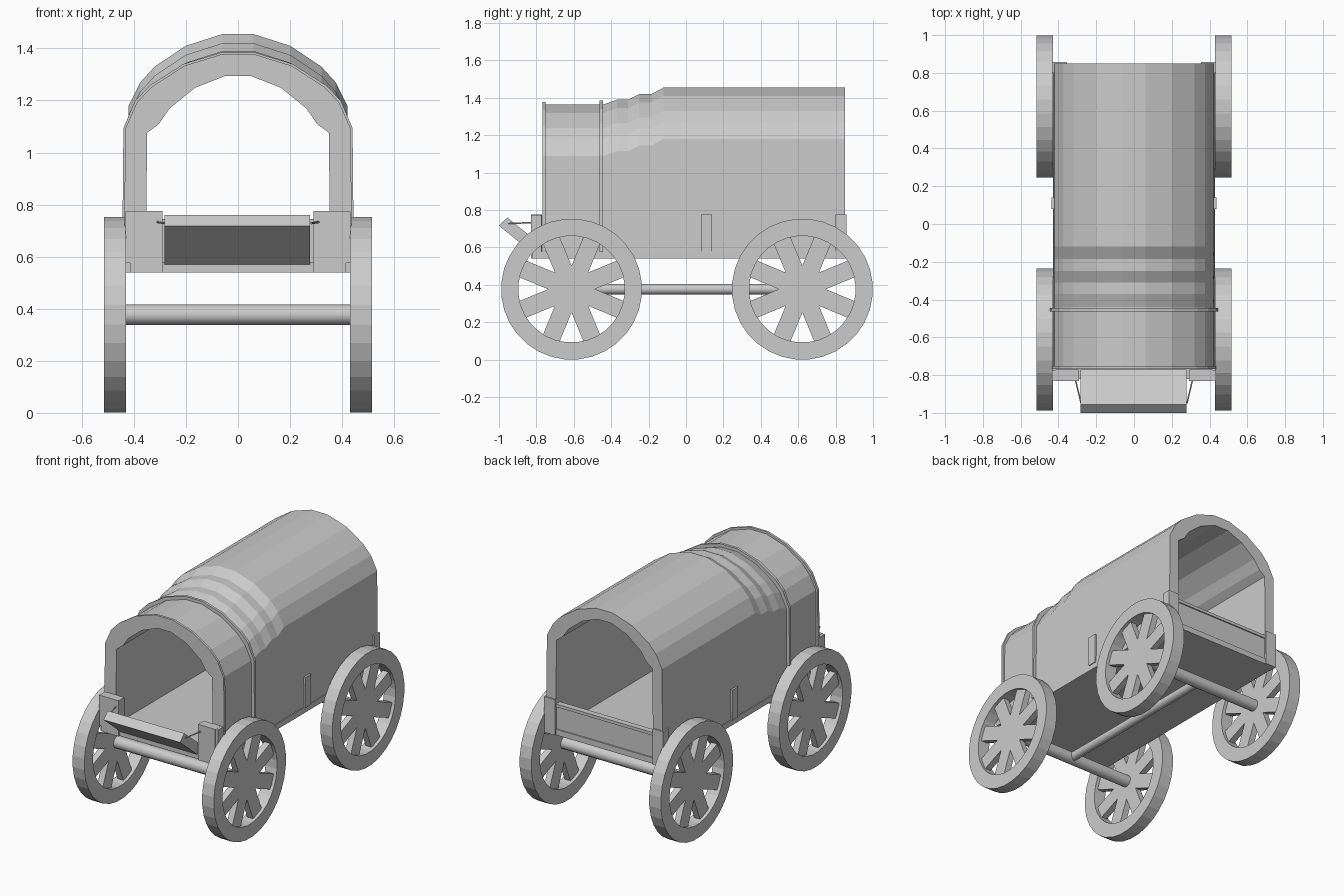
import bpy, bmesh, math
from mathutils import Vector

if "Cube" in bpy.data.objects:
    bpy.data.objects.remove(bpy.data.objects["Cube"])


def make(name, verts, faces):
    me = bpy.data.meshes.new(name)
    me.from_pydata(verts, [], faces)
    bm = bmesh.new()
    bm.from_mesh(me)
    bmesh.ops.recalc_face_normals(bm, faces=bm.faces)
    bm.to_mesh(me)
    bm.free()
    ob = bpy.data.objects.new(name, me)
    bpy.context.collection.objects.link(ob)
    return ob


def loft(name, loops, closed=False):
    # joins equal-length loops; caps the ends, or closes back on itself
    n, m = len(loops[0]), len(loops)
    faces = [(i * n + j, i * n + (j + 1) % n, (i + 1) % m * n + (j + 1) % n, (i + 1) % m * n + j)
             for i in range(m if closed else m - 1) for j in range(n)]
    if not closed:
        faces += [tuple(range(n)), tuple(range((m - 1) * n, m * n))]
    return make(name, [p for lp in loops for p in lp], faces)


def box(name, x, y, z):
    return loft(name, [[(a, y[0], z[0]), (a, y[1], z[0]), (a, y[1], z[1]), (a, y[0], z[1])] for a in x])


def rod(name, a, b, r, sides=16):
    a, b = Vector(a), Vector(b)
    d = (b - a).normalized()
    u = d.orthogonal().normalized()
    v = d.cross(u)
    ring = [(u * math.cos(t) + v * math.sin(t)) * r
            for t in (2 * math.pi * k / sides for k in range(sides))]
    ob = loft(name, [[p + q for q in ring] for p in (a, b)])
    for f in ob.data.polygons:
        f.use_smooth = len(f.vertices) == 4 and sides > 8
    return ob


# Canvas cover: arch sections that step up towards the back
HALF = [(0.425, 0.575), (0.42, 1.09), (0.375, 1.18), (0.32, 1.24), (0.20, 1.32), (0.06, 1.365)]


def arch(y, rise, grow=0.0, thick=0.07):
    def side(o):
        out = []
        for i, (x, z) in enumerate(HALF):
            lift = rise if i else 0
            up = 0 if i == 0 else 0.2 * o if i == 1 else o
            out.append((x + o * (1 if i < 3 else x / 0.4), y, z + lift + up))
        return out + [(-x, yy, z) for x, yy, z in reversed(out)]
    return side(grow) + side(-thick)[::-1]


steps = [(-0.76, 0), (-0.44, 0), (-0.37, 0.025), (-0.31, 0.025), (-0.25, 0.055),
         (-0.185, 0.055), (-0.12, 0.09), (0.85, 0.09)]
loft("canvas_cover", [arch(y, r) for y, r in steps])

# Hoops around the front section of the cover
for name, y0, y1, g in (("front_hoop", -0.768, -0.752, 0.013), ("middle_hoop", -0.462, -0.445, 0.02)):
    loft(name, [arch(y, 0, g, 0.071 if name == "front_hoop" else 0.03) for y in (y0, y1)])

# Wagon bed
box("bed_floor", (-0.43, 0.43), (-0.82, 0.85), (0.54, 0.578))

# Posts and front panels on both sides
for s, side in ((1, "right"), (-1, "left")):
    def sx(a, b):
        return (s * a, s * b)
    box(side + "_front_panel", sx(0.29, 0.415), (-0.83, -0.77), (0.54, 0.775))
    box(side + "_front_post", sx(0.405, 0.433), (-0.828, -0.772), (0.575, 0.774))
    box(side + "_middle_post", sx(0.40, 0.436), (0.08, 0.14), (0.575, 0.775))
    box(side + "_rear_post", sx(0.355, 0.434), (0.80, 0.858), (0.54, 0.775))
    # Stay rods of the lowered front board
    rod(side + "_stay", (s * 0.31, -0.825, 0.733), (s * 0.28, -0.95, 0.728), 0.004, 6)

# Rear tailgate with raised border
box("tailgate_panel", (-0.36, 0.36), (0.815, 0.842), (0.56, 0.73))
box("tailgate_top_rail", (-0.36, 0.36), (0.81, 0.85), (0.725, 0.745))
box("tailgate_bottom_rail", (-0.36, 0.36), (0.81, 0.85), (0.54, 0.575))

# Tilted front board
board = [(-1.0, 0.717), (-0.955, 0.76), (-0.77, 0.61), (-0.815, 0.565)]
loft("front_board", [[(x, y, z) for y, z in board] for x in (-0.282, 0.277)])

# Wheels: ring rim with an eight-spoke star
ZC, RIM, N = 0.377, 0.377, 32


def wheel(name, s, yc):
    section = [(0.43, 0.285), (0.515, 0.285), (0.515, RIM), (0.43, RIM)]
    loops = []
    for k in range(N):
        t = 2 * math.pi * (k + 0.5) / N
        loops.append([(s * x, yc + r * math.cos(t), ZC + r * math.sin(t)) for x, r in section])
    loft(name + "_rim", loops, True)
    star = []
    w = 0.048
    for k in range(8):
        t = math.pi / 8 + k * math.pi / 4
        c, n = math.cos(t), math.sin(t)
        star += [(c * 0.30 + n * w, n * 0.30 - c * w), (c * 0.30 - n * w, n * 0.30 + c * w)]
        g, r = t + math.pi / 8, w / math.sin(math.pi / 8)
        star.append((r * math.cos(g), r * math.sin(g)))
    loft(name + "_spokes", [[(s * x, yc + a, ZC + b) for a, b in star] for x in (0.452, 0.494)])


for end, yc in (("front", -0.612), ("rear", 0.622)):
    for s, side in ((1, "right"), (-1, "left")):
        wheel(f"{end}_{side}_wheel", s, yc)
    rod(end + "_axle", (-0.46, yc, ZC), (0.46, yc, ZC), 0.039)

# Pole joining the axles
rod("centre_pole", (0, -0.612, ZC), (0, 0.622, ZC), 0.028)
